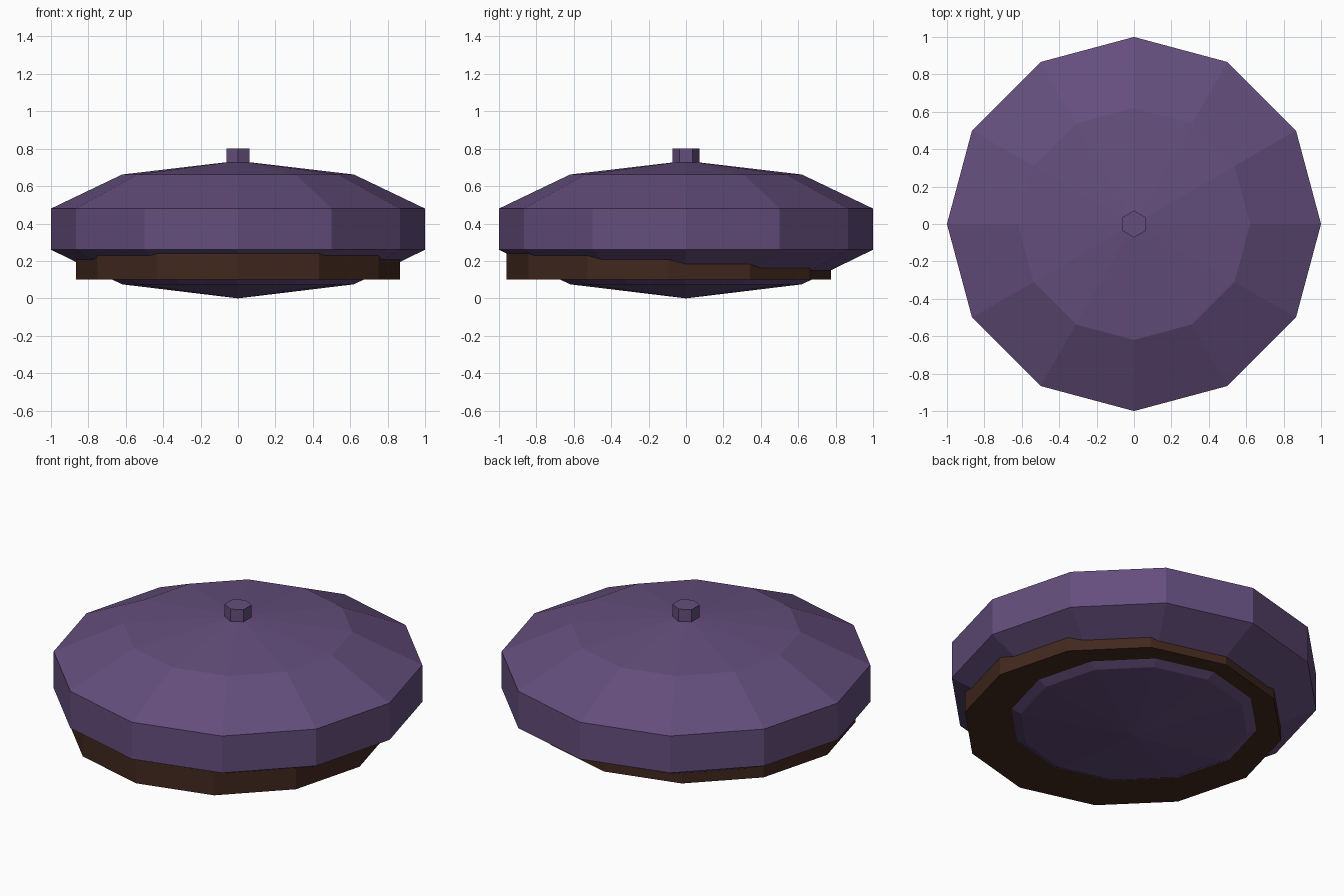
import bpy, bmesh, math

if "Cube" in bpy.data.objects:
    bpy.data.objects.remove(bpy.data.objects["Cube"])


def material(name, rgb):
    m = bpy.data.materials.new(name)
    m.diffuse_color = (*rgb, 1)
    m.use_nodes = True
    m.node_tree.nodes["Principled BSDF"].inputs["Base Color"].default_value = m.diffuse_color
    return m


def turned(name, profile, sides, mat, y=0.0):
    """Flat-faced solid of revolution; points with radius 0 become poles."""
    bm = bmesh.new()
    rings = []
    for r, z in profile:
        count = sides if r > 0 else 1
        rings.append([bm.verts.new((r * math.sin(math.tau * i / sides),
                                    y - r * math.cos(math.tau * i / sides), z))
                      for i in range(count)])
    for a, b in zip(rings, rings[1:]):
        for i in range(sides):
            j = (i + 1) % sides
            loop = [a[i % len(a)], a[j % len(a)], b[j % len(b)], b[i % len(b)]]
            bm.faces.new(list(dict.fromkeys(loop)))
    # Cap open ends
    for ring in (rings[0], rings[-1]):
        if len(ring) > 1:
            bm.faces.new(ring)
    bmesh.ops.recalc_face_normals(bm, faces=bm.faces)
    mesh = bpy.data.meshes.new(name)
    bm.to_mesh(mesh)
    bm.free()
    mesh.materials.append(mat)
    ob = bpy.data.objects.new(name, mesh)
    bpy.context.collection.objects.link(ob)
    return ob


purple = material("purple_cloth", (0.127, 0.076, 0.202))
brown = material("brown_band", (0.054, 0.021, 0.013))

# Flattened twelve-sided cap body
turned("cap_body", [(0, 0), (0.62, 0.075), (1, 0.26), (1, 0.48),
                    (0.62, 0.662), (0, 0.735)], 12, purple)

# Head band, set slightly forward and sunk into the body
turned("head_band", [(0.867, 0.10), (0.867, 0.26)], 12, brown, y=-0.0925)

# Small hexagonal stalk on top
turned("top_stalk", [(0.072, 0.68), (0.072, 0.80)], 6, purple)
